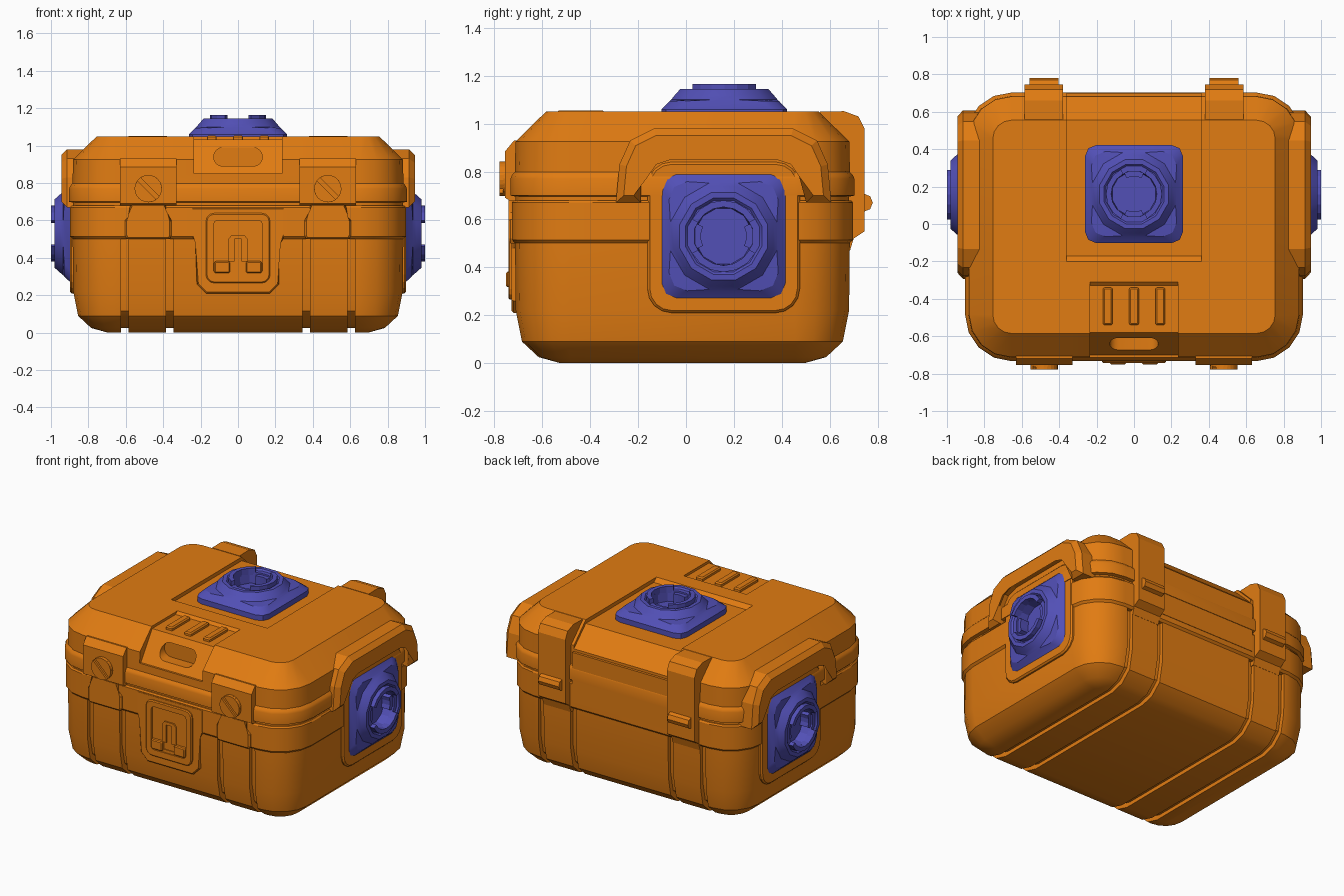
import bpy, bmesh
from math import sin, cos, pi, radians
from mathutils import Matrix, Vector

if "Cube" in bpy.data.objects:
    bpy.data.objects.remove(bpy.data.objects["Cube"])


def material(name, color):
    m = bpy.data.materials.new(name)
    m.use_nodes = True
    m.diffuse_color = color
    m.node_tree.nodes["Principled BSDF"].inputs["Base Color"].default_value = color
    return m


ORANGE = material("orange", (0.75, 0.2, 0.006, 1))
BLUE = material("blue", (0.085, 0.08, 0.47, 1))
CY = -0.015  # centre of the case in depth


def finish(name, bm, mat=ORANGE, matrix=None):
    bmesh.ops.recalc_face_normals(bm, faces=bm.faces)
    if matrix:
        bm.transform(matrix)
    me = bpy.data.meshes.new(name)
    bm.to_mesh(me)
    bm.free()
    me.materials.append(mat)
    ob = bpy.data.objects.new(name, me)
    bpy.context.collection.objects.link(ob)
    return ob


def activate(ob):
    bpy.ops.object.select_all(action='DESELECT')
    ob.select_set(True)
    bpy.context.view_layer.objects.active = ob


def smooth(ob):
    activate(ob)
    bpy.ops.object.shade_smooth_by_angle(angle=radians(28))


def rrect(hx, hy, r, n=4, cx=0, cy=0):
    pts = []
    for k, (sx, sy) in enumerate(((1, 1), (-1, 1), (-1, -1), (1, -1))):
        for i in range(n + 1):
            a = (k + i / n) * pi / 2
            pts.append((cx + sx * (hx - r) + r * cos(a), cy + sy * (hy - r) + r * sin(a)))
    return pts


def arc(r, a0, a1, n):
    return [(r * cos(radians(a0 + (a1 - a0) * i / n)),
             r * sin(radians(a0 + (a1 - a0) * i / n))) for i in range(n + 1)]


def loft_mesh(rings):
    # rings: list of (outline, height)
    bm = bmesh.new()
    loops = [[bm.verts.new((x, y, z)) for x, y in pts] for pts, z in rings]
    for a, b in zip(loops, loops[1:]):
        for i in range(len(a)):
            j = (i + 1) % len(a)
            bm.faces.new((a[i], a[j], b[j], b[i]))
    bm.faces.new(loops[0])
    bm.faces.new(loops[-1])
    return bm


def case_shell(levels, shrink=0):
    # levels: (height, inset from the case wall)
    return loft_mesh([(rrect(0.885 - d - shrink, 0.7 - d - shrink, max(0.23 - d, 0.04), 4, 0, CY), z)
                      for z, d in levels])


AXES = {'x': lambda u, v, w: (w, u, v), 'y': lambda u, v, w: (u, w, v), 'z': lambda u, v, w: (u, v, w)}


def prism(name, pts, axis, a, b, mat=ORANGE, bevel=0, matrix=None):
    bm = bmesh.new()
    to3 = AXES[axis]
    lo, hi = ([bm.verts.new(to3(u, v, w)) for u, v in pts] for w in (a, b))
    bm.faces.new(lo)
    cap = bm.faces.new(hi)
    for i in range(len(pts)):
        j = (i + 1) % len(pts)
        bm.faces.new((lo[i], lo[j], hi[j], hi[i]))
    if bevel:
        bmesh.ops.bevel(bm, geom=list(cap.edges), offset=bevel, segments=1, affect='EDGES')
    return finish(name, bm, mat, matrix)


def box_pts(u0, u1, v0, v1):
    return [(u0, v0), (u1, v0), (u1, v1), (u0, v1)]


def cut(ob, cutter):
    cutter.hide_render = True
    mod = ob.modifiers.new("cut", 'BOOLEAN')
    mod.operation, mod.solver, mod.object = 'DIFFERENCE', 'EXACT', cutter
    activate(ob)
    bpy.ops.object.modifier_apply(modifier=mod.name)
    bpy.data.objects.remove(cutter)


# Lower case: outer shell in slices over an inset core, leaving strap grooves
base = [(0, 0.19), (0.025, 0.1), (0.09, 0.03), (0.22, 0.004), (0.6, 0)]
smooth(finish("case_core", case_shell([(z + 0.025, d) for z, d in base], 0.025)))
slices = [("left_case", 0.625, 1), ("left_strap", 0.385, 0.585), ("middle_case", -0.345, 0.345),
          ("right_strap", -0.585, -0.385), ("right_case", -1, -0.625)]
for name, x0, x1 in slices:
    bm = case_shell(base)
    for x, side in ((x0, -1), (x1, 1)):
        cutres = bmesh.ops.bisect_plane(bm, geom=bm.verts[:] + bm.edges[:] + bm.faces[:], dist=1e-5,
                                        plane_co=(x, 0, 0), plane_no=(side, 0, 0), clear_outer=True)
        edges = [e for e in cutres["geom_cut"] if isinstance(e, bmesh.types.BMEdge)]
        if edges:
            bmesh.ops.contextual_create(bm, geom=edges)
    smooth(finish(name, bm))

# Rim and seam band
smooth(finish("case_rim", case_shell([(0.5, 0.002), (0.515, -0.012), (0.67, -0.012), (0.68, -0.005)])))
smooth(finish("seam_band", case_shell([(0.68, 0.004), (0.695, 0.004), (0.7, -0.018), (0.77, -0.018),
                                       (0.785, -0.012), (0.8, 0.002)])))

# Lid with recesses for the top panel, the front grip and its slot
lid = finish("lid", case_shell([(0.78, 0), (0.925, 0.003), (1.05, 0.13)]))
cut(lid, prism("panel_cutter", [(-0.205, 1.055), (-0.17, 1.025), (0.555, 1.025), (0.7, 0.885),
                                (0.9, 0.885), (0.9, 1.2), (-0.205, 1.2)], 'x', -0.36, 0.36))
cut(lid, prism("grip_cutter", [(-0.305, 1.055), (-0.33, 1.033), (-0.58, 1.033), (-0.7, 0.85),
                               (-0.9, 0.85), (-0.9, 1.2), (-0.305, 1.2)], 'x', -0.235, 0.235))
cut(lid, prism("slot_cutter", rrect(0.13, 0.05, 0.049, 4, 0, 0.94), 'y', -0.9, -0.6))
smooth(lid)
for i, x in enumerate((-0.14, 0, 0.14)):
    prism("grip_rib_%d" % (i + 1), rrect(0.026, 0.1, 0.01, 2, x, -0.44), 'z', 1.02, 1.055, bevel=0.008)
prism("back_panel", box_pts(0.6, 0.7, 0.55, 0.885), 'x', -0.36, 0.36)

# Front lock panel, built in layers
prism("lock_surround", [(-0.25, 0.52), (-0.22, 0.48), (-0.22, 0.26), (-0.17, 0.21), (0.17, 0.21),
                        (0.22, 0.26), (0.22, 0.48), (0.25, 0.52), (0.25, 0.67), (-0.25, 0.67)],
      'y', -0.6, -0.728, bevel=0.008)
frame = prism("lock_frame", rrect(0.172, 0.187, 0.045, 3, 0, 0.452), 'y', -0.6, -0.742, bevel=0.006)
cut(frame, prism("lock_cutter", rrect(0.13, 0.145, 0.02, 2, 0, 0.455), 'y', -0.9, -0.729))
prism("lock_hasp", [(-0.052, 0.38), (-0.052, 0.5), (-0.035, 0.52), (0.035, 0.52), (0.052, 0.5), (0.052, 0.38),
                    (0.02, 0.38), (0.02, 0.5), (-0.02, 0.5), (-0.02, 0.38)], 'y', -0.7, -0.738)
prism("lock_bar", box_pts(-0.13, 0.13, 0.31, 0.33), 'y', -0.7, -0.735)

for s, side in ((1, "left"), (-1, "right")):
    prism(side + "_lock_tab", rrect(0.042, 0.032, 0.01, 2, s * 0.085, 0.35), 'y', -0.7, -0.752, bevel=0.006)

    # Front latches with slotted bolts
    prism(side + "_latch", [(-0.6, 0.93), (-0.718, 0.93), (-0.755, 0.885), (-0.755, 0.69), (-0.738, 0.68),
                            (-0.6, 0.68)], 'x', s * 0.33, s * 0.63)
    prism(side + "_latch_tongue", [(s * 0.365, 0.5), (s * 0.595, 0.5), (s * 0.605, 0.52), (s * 0.605, 0.6),
                                   (s * 0.575, 0.63), (s * 0.575, 0.69), (s * 0.385, 0.69), (s * 0.385, 0.63),
                                   (s * 0.355, 0.6), (s * 0.355, 0.52)], 'y', -0.6, -0.742, bevel=0.01)
    prism(side + "_bolt", [(s * 0.48 + u, 0.77 + v) for u, v in arc(0.073, 0, 345, 23)], 'y', -0.7, -0.765)
    for k, turn in enumerate((-45, 135)):
        half = arc(0.073, turn + 9, turn + 171, 10)
        prism("%s_bolt_half_%d" % (side, k + 1), [(s * 0.48 + u, 0.77 + v) for u, v in half],
              'y', -0.76, -0.778)

    # Rear hinges and pins
    prism(side + "_hinge", [(0.56, 1.05), (0.66, 1.052), (0.72, 1.03), (0.745, 0.98), (0.745, 0.55),
                            (0.7, 0.52), (0.685, 0.47), (0.6, 0.47)], 'x', s * 0.38, s * 0.585)
    prism(side + "_hinge_pin", [(0.742 + u, 0.67 + v) for u, v in arc(0.038, 0, 315, 7)],
          'x', s * 0.405, s * 0.56)

    # Side port surround: arch over a rounded panel
    outer = [(0.45, 0.67), (0.435, 0.83), (0.39, 0.93), (0.29, 0.98)]
    inner = [(0.345, 0.67), (0.345, 0.79), (0.3, 0.855), (0.225, 0.88)]
    arch = ([(0.157 + u, v) for u, v in outer] + [(0.157 - u, v) for u, v in outer[::-1]] +
            [(0.157 - u, v) for u, v in inner] + [(0.157 + u, v) for u, v in inner[::-1]])
    prism(side + "_port_arch", arch, 'x', s * 0.78, s * 0.945, bevel=0.03)
    prism(side + "_port_panel", rrect(0.318, 0.315, 0.1, 4, 0.157, 0.525), 'x', s * 0.8, s * 0.899, bevel=0.01)


# Ports: square foot rising to a stepped round collar with an open socket
def port(name, matrix):
    def square(h, r):
        return rrect(h, h, r, 2)

    def circle(r):
        return [(r * cos(radians(a)), r * sin(radians(a))) for a in range(15, 375, 30)]

    bm = loft_mesh([(square(0.262, 0.06), -0.04), (square(0.262, 0.06), 0.01), (square(0.228, 0.075), 0.045),
                    (circle(0.23), 0.05), (circle(0.215), 0.068), (circle(0.19), 0.095), (circle(0.165), 0.095),
                    (circle(0.155), 0.085), (circle(0.125), 0.085), (circle(0.12), 0.015)])
    # spread corner angles into an even ring
    smooth(finish(name + "_body", bm, BLUE, matrix))
    for k, turn in enumerate((0, 180)):
        tooth = arc(0.15, turn - 62, turn + 62, 6) + arc(0.122, turn + 62, turn - 62, 6)
        prism("%s_collar_%d" % (name, k + 1), tooth, 'z', 0.07, 0.115, BLUE, matrix=matrix)
        tab = arc(0.126, turn + 65, turn + 115, 3) + arc(0.095, turn + 115, turn + 65, 3)
        prism("%s_socket_tab_%d" % (name, k + 1), tab, 'z', 0.01, 0.075, BLUE, matrix=matrix)


port("top_port", Matrix.Translation((0, 0.16, 1.05)))
for s, side in ((1, "left"), (-1, "right")):
    port(side + "_port", Matrix.Translation((s * 0.885, 0.157, 0.53)) @ Matrix.Rotation(s * pi / 2, 4, 'Y'))
